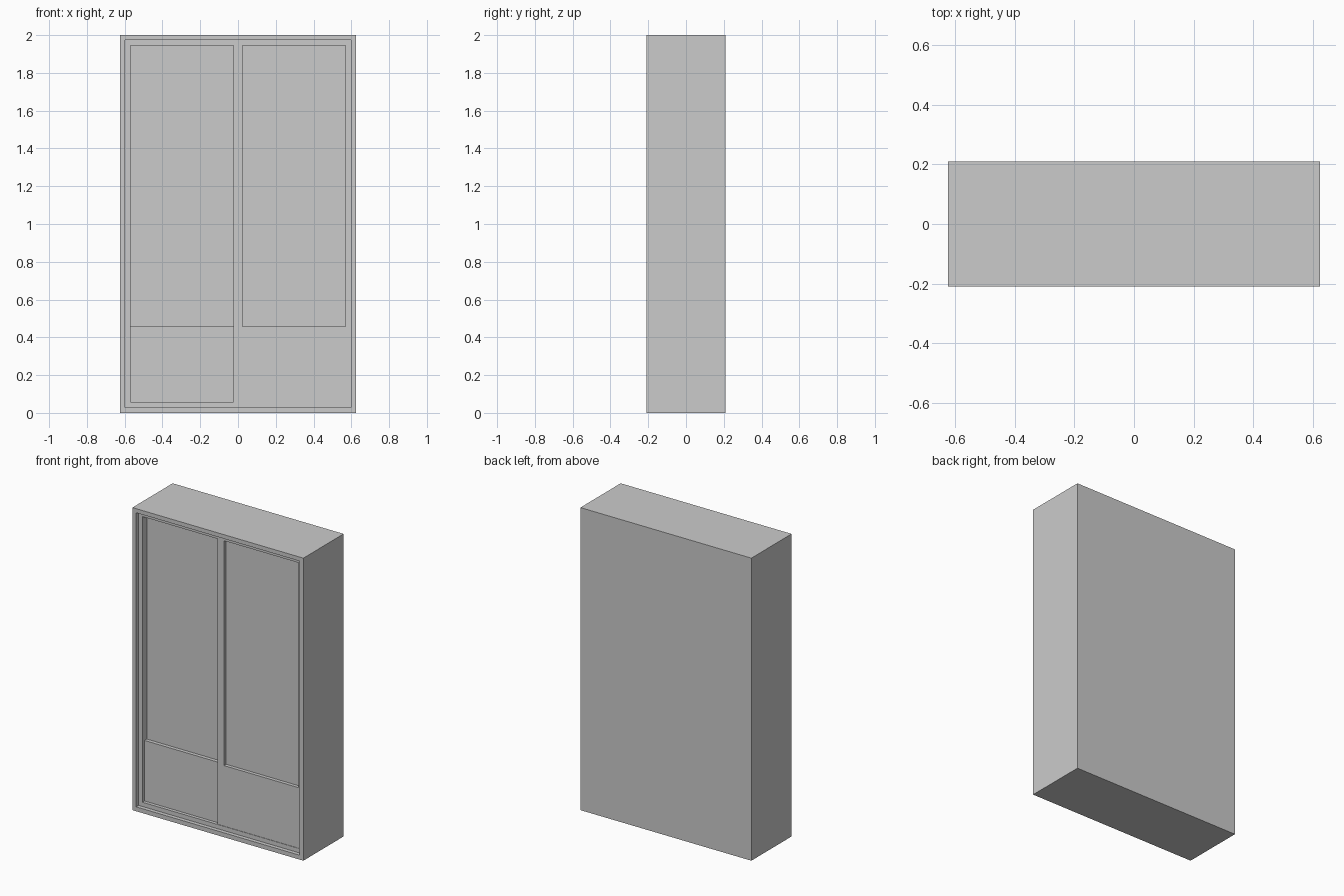
import bpy, bmesh

if "Cube" in bpy.data.objects:
    bpy.data.objects.remove(bpy.data.objects["Cube"])

W, D, H = 0.625, 0.21, 2.0        # half width, half depth, height
X, MID = 0.57, 0.024              # door opening half width, centre stile half width
Z0, ZS, Z1 = 0.057, 0.457, 1.945  # door bottom, lower panel top, door top


def finish(name, bm):
    bmesh.ops.recalc_face_normals(bm, faces=bm.faces)
    me = bpy.data.meshes.new(name)
    bm.to_mesh(me)
    bm.free()
    ob = bpy.data.objects.new(name, me)
    bpy.context.collection.objects.link(ob)
    return ob


def prism(name, outline, y0, y1):
    """Extrude an x-z outline from y0 back to y1."""
    bm = bmesh.new()
    face = bm.faces.new([bm.verts.new((x, y0, z)) for x, z in outline])
    ext = bmesh.ops.extrude_face_region(bm, geom=[face], use_keep_orig=True)
    moved = [g for g in ext["geom"] if isinstance(g, bmesh.types.BMVert)]
    bmesh.ops.translate(bm, verts=moved, vec=(0, y1 - y0, 0))
    return finish(name, bm)


def rect(x0, x1, z0, z1):
    return [(x0, z0), (x1, z0), (x1, z1), (x0, z1)]


# cabinet body: a box whose front steps inward twice
bm = bmesh.new()
bmesh.ops.create_cube(bm, size=1)
for v in bm.verts:
    v.co.x *= 2 * W
    v.co.y *= 2 * D
    v.co.z = (v.co.z + 0.5) * H
front = min(bm.faces, key=lambda f: f.calc_center_median().y)
for depth, hx, z0, z1 in ((0.026, 0.598, 0.029, 1.973), (0.060, X, Z0, Z1)):
    # inset to the opening, then push the floor of the recess back
    for push in (0, depth):
        bmesh.ops.inset_region(bm, faces=[front], thickness=0.001)
        for v in front.verts:
            v.co.x = hx if v.co.x > 0 else -hx
            v.co.z = z1 if v.co.z > 1 else z0
            v.co.y = front_y + push if push else v.co.y
        front_y = front.verts[0].co.y
finish("cabinet_body", bm)

# rear sliding door (left)
prism("left_lower_panel", rect(-X, MID, Z0, ZS), -0.162, -0.12)
prism("left_upper_panel", rect(-X, MID, ZS, Z1), -0.138, -0.12)

# front sliding door (right): stile and lower panel in one L shape
prism("right_door_frame", [(-MID, Z0), (X, Z0), (X, ZS), (MID, ZS), (MID, Z1), (-MID, Z1)],
      -0.181, -0.12)
prism("right_upper_panel", rect(MID, X, ZS, Z1), -0.158, -0.12)
